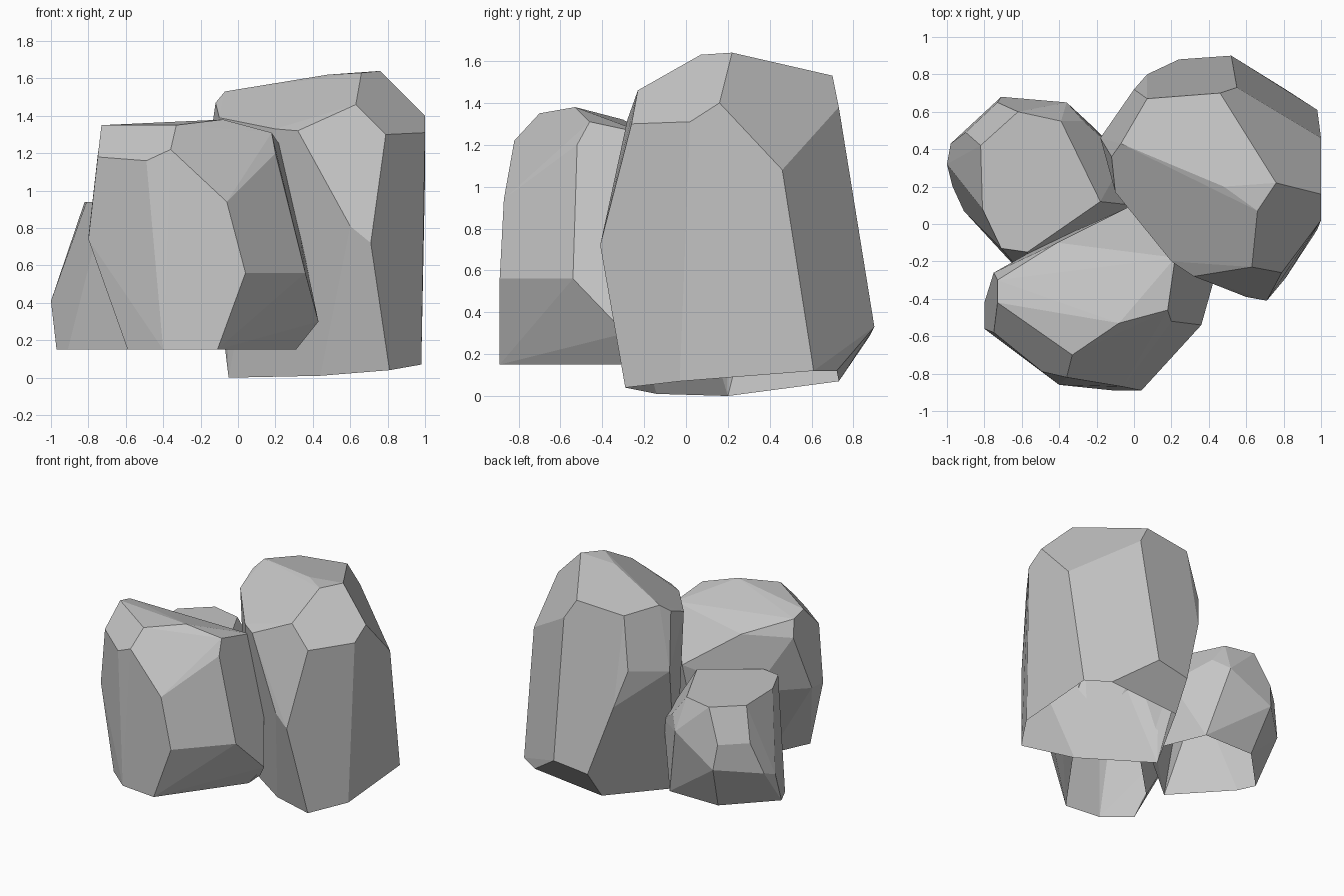
import bpy
import bmesh
from math import radians

# Remove the default cube only
default_cube = bpy.data.objects.get("Cube")
if default_cube:
    bpy.data.objects.remove(default_cube, do_unlink=True)


def make_material(name, colour):
    material = bpy.data.materials.new(name)
    material.use_nodes = True
    material.diffuse_color = colour
    shader = material.node_tree.nodes["Principled BSDF"]
    shader.inputs["Base Color"].default_value = colour
    shader.inputs["Roughness"].default_value = 0.9
    return material


def make_boulder(name, corners, material):
    """Wrap a faceted convex stone, open underneath, around its corners."""
    mesh = bpy.data.meshes.new(name)
    bm = bmesh.new()
    for corner in corners:
        bm.verts.new(corner)
    hull = bmesh.ops.convex_hull(bm, input=bm.verts)
    loose = {g for g in hull["geom_interior"] + hull["geom_unused"]
             if isinstance(g, bmesh.types.BMVert)}
    bmesh.ops.delete(bm, geom=list(loose), context="VERTS")
    bmesh.ops.recalc_face_normals(bm, faces=bm.faces)
    # Merge nearly coplanar triangles into broad flat facets
    bmesh.ops.dissolve_limit(bm, angle_limit=radians(4),
                             verts=bm.verts, edges=bm.edges)
    # Leave the underside open
    bm.normal_update()
    underside = [f for f in bm.faces if f.normal.z < -0.8]
    bmesh.ops.delete(bm, geom=underside, context="FACES")
    for face in bm.faces:
        face.smooth = False
    bm.to_mesh(mesh)
    bm.free()
    mesh.materials.append(material)
    boulder = bpy.data.objects.new(name, mesh)
    bpy.context.collection.objects.link(boulder)


stone_grey = make_material("stone grey", (0.56, 0.56, 0.56, 1.0))

# Tall boulder: crown, shoulders, waist, base
tall_crown = [
    (.76, .22, 1.64), (.66, .07, 1.63), (.48, .2, 1.62),
    (.46, .7, 1.53), (.07, .67, 1.5), (-.07, .43, 1.53),
]
tall_shoulders = [
    (-.12, .36, 1.47), (-.1, .17, 1.39), (.2, -.2, 1.33),
    (.32, -.28, 1.32), (.63, -.23, 1.46), (.79, -.26, 1.3),
    (1, .02, 1.31), (1, .16, 1.4), (1, .46, 1.08), (.55, .73, 1.38),
]
tall_waist = [
    (0, .72, 1.1), (-.18, .46, 1.05), (.07, .8, .83),
    (.6, -.39, .81), (.71, -.41, .72), (.52, .9, .33), (.24, .88, .29),
]
tall_base = [
    (.98, .61, .12), (.81, .72, .12), (.22, .73, .07), (.98, -.03, .07),
    (.81, -.29, .04), (.44, -.14, .01), (-.05, .2, 0),
]
make_boulder("tall_boulder",
             tall_crown + tall_shoulders + tall_waist + tall_base,
             stone_grey)

# Front boulder: sloping top, sides, open base
front_top = [
    (-.73, -.42, 1.35), (-.73, -.3, 1.32), (-.33, -.7, 1.35),
    (-.08, -.53, 1.38), (.18, -.46, 1.31), (.22, -.18, 1.25),
    (-.41, -.1, 1.19), (-.03, .09, .92), (-.75, -.26, 1.19),
]
front_sides = [
    (-.36, -.82, 1.22), (-.49, -.79, 1.16), (-.75, -.58, 1.18),
    (.2, -.52, 1.2), (-.06, -.87, .94), (-.8, -.56, .74),
    (-.8, -.42, .75), (.04, -.89, .56), (.36, -.54, .56),
    (.43, -.29, .3), (.33, -.15, .78), (-.5, -.12, .75),
]
front_base = [
    (-.59, -.7, .15), (-.4, -.86, .15), (-.11, -.89, .15),
    (.31, -.31, .15), (.3, -.15, .15), (-.1, -.05, .15), (-.45, -.4, .15),
]
make_boulder("front_boulder", front_top + front_sides + front_base,
             stone_grey)

# Small boulder: level top, sides, open base
small_top = [
    (-.82, .42, .94), (-.62, .6, .94), (-.39, .55, .94),
    (-.18, .12, .94), (-.57, -.15, .94), (-.71, -.13, .94), (-.81, .08, .94),
]
small_sides = [
    (-.73, .65, .69), (-.9, .49, .69), (-.71, .68, .5), (-.36, .65, .7),
    (-.27, .55, .78), (-.98, .43, .45), (-1, .32, .41),
    (-.05, .35, .6), (0, .1, .65),
]
small_base = [
    (-.97, .2, .15), (-.91, .07, .15), (-.55, -.32, .15),
    (-.05, .1, .15), (-.23, .53, .15), (-.65, .53, .15),
]
make_boulder("small_boulder", small_top + small_sides + small_base,
             stone_grey)
